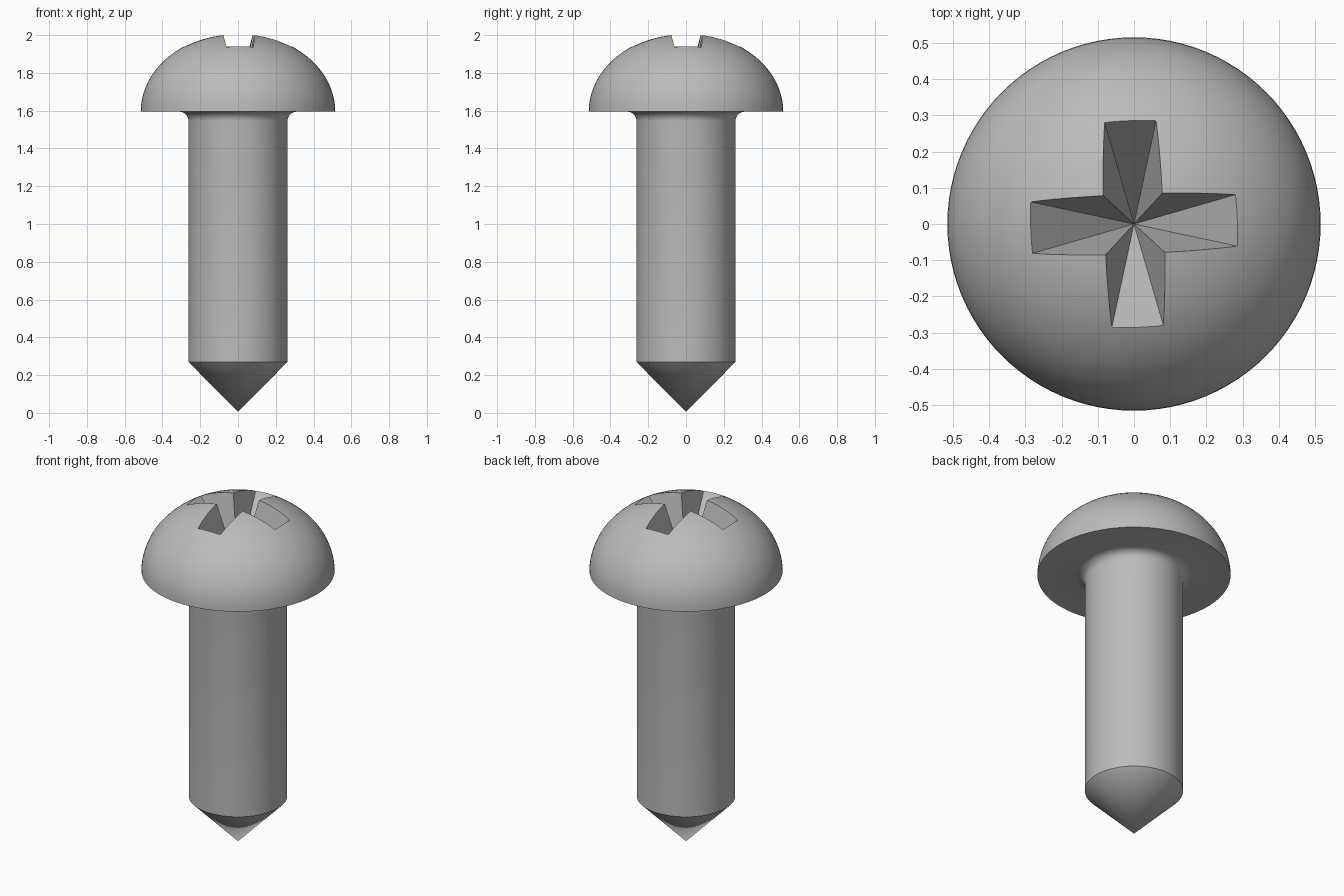
import bpy
import bmesh
from math import pi, sin, cos, radians
from mathutils import Matrix, Vector

if "Cube" in bpy.data.objects:
    bpy.data.objects.remove(bpy.data.objects["Cube"])

SEGMENTS = 96
HEAD_R, HEAD_Z, HEAD_H = 0.515, 1.595, 0.415
SHANK_R, POINT_H, FILLET = 0.262, 0.27, 0.05
RECESS_Z = 1.61

# Steel colour
steel = bpy.data.materials.new("grey_steel")
steel.use_nodes = True
colour = (0.5, 0.5, 0.5, 1)
steel.diffuse_color = colour
steel.node_tree.nodes["Principled BSDF"].inputs["Base Color"].default_value = colour


def finish(bm, name):
    bmesh.ops.recalc_face_normals(bm, faces=bm.faces)
    mesh = bpy.data.meshes.new(name)
    bm.to_mesh(mesh)
    bm.free()
    mesh.materials.append(steel)
    obj = bpy.data.objects.new(name, mesh)
    bpy.context.collection.objects.link(obj)
    return obj


# Screw profile from the point up: cone, shank, fillet, flat underside, dome
profile = [(0, 0.005), (SHANK_R, POINT_H)]
for i in range(7):
    a = i / 6 * pi / 2
    profile.append((SHANK_R + FILLET * (1 - cos(a)), HEAD_Z - FILLET * (1 - sin(a))))
for i in range(21):
    a = i / 20 * pi / 2
    profile.append((HEAD_R * cos(a), HEAD_Z + HEAD_H * sin(a)))

bm = bmesh.new()
verts = [bm.verts.new((r, 0, z)) for r, z in profile]
edges = [bm.edges.new(pair) for pair in zip(verts, verts[1:])]
bmesh.ops.spin(bm, geom=verts + edges, cent=(0, 0, 0), axis=(0, 0, 1),
               angle=2 * pi, steps=SEGMENTS)
bmesh.ops.remove_doubles(bm, verts=bm.verts, dist=0.0001)
screw = finish(bm, "screw_body")

# Cross recess: a twelve-sided inverted pyramid meeting at one deep point
apex = Vector((0, 0, RECESS_Z))
arm = [(0.078, 0.085), (0.061, 0.285), (-0.081, 0.28)]
bm = bmesh.new()
tip = bm.verts.new(apex)
rim = []
for k in range(4):
    turn = Matrix.Rotation(k * pi / 2, 3, "Z")
    for x, y in arm:
        t = (x * x + y * y) / HEAD_R ** 2
        on_dome = turn @ Vector((x, y, HEAD_Z + HEAD_H * (1 - t) ** 0.5))
        rim.append(bm.verts.new(apex + (on_dome - apex) * 1.6))
centre = bm.verts.new((0, 0, 2.4))
for a, b in zip(rim, rim[1:] + rim[:1]):
    bm.faces.new((tip, a, b))
    bm.faces.new((centre, b, a))
cutter = finish(bm, "recess_cutter")
cutter.hide_render = True

# Cut the recess and shade
cut = screw.modifiers.new("cross_recess", "BOOLEAN")
cut.operation = "DIFFERENCE"
cut.solver = "EXACT"
cut.object = cutter
bpy.ops.object.select_all(action="DESELECT")
screw.select_set(True)
bpy.context.view_layer.objects.active = screw
bpy.ops.object.modifier_apply(modifier=cut.name)
bpy.data.objects.remove(cutter)
bpy.ops.object.shade_smooth_by_angle(angle=radians(24))
